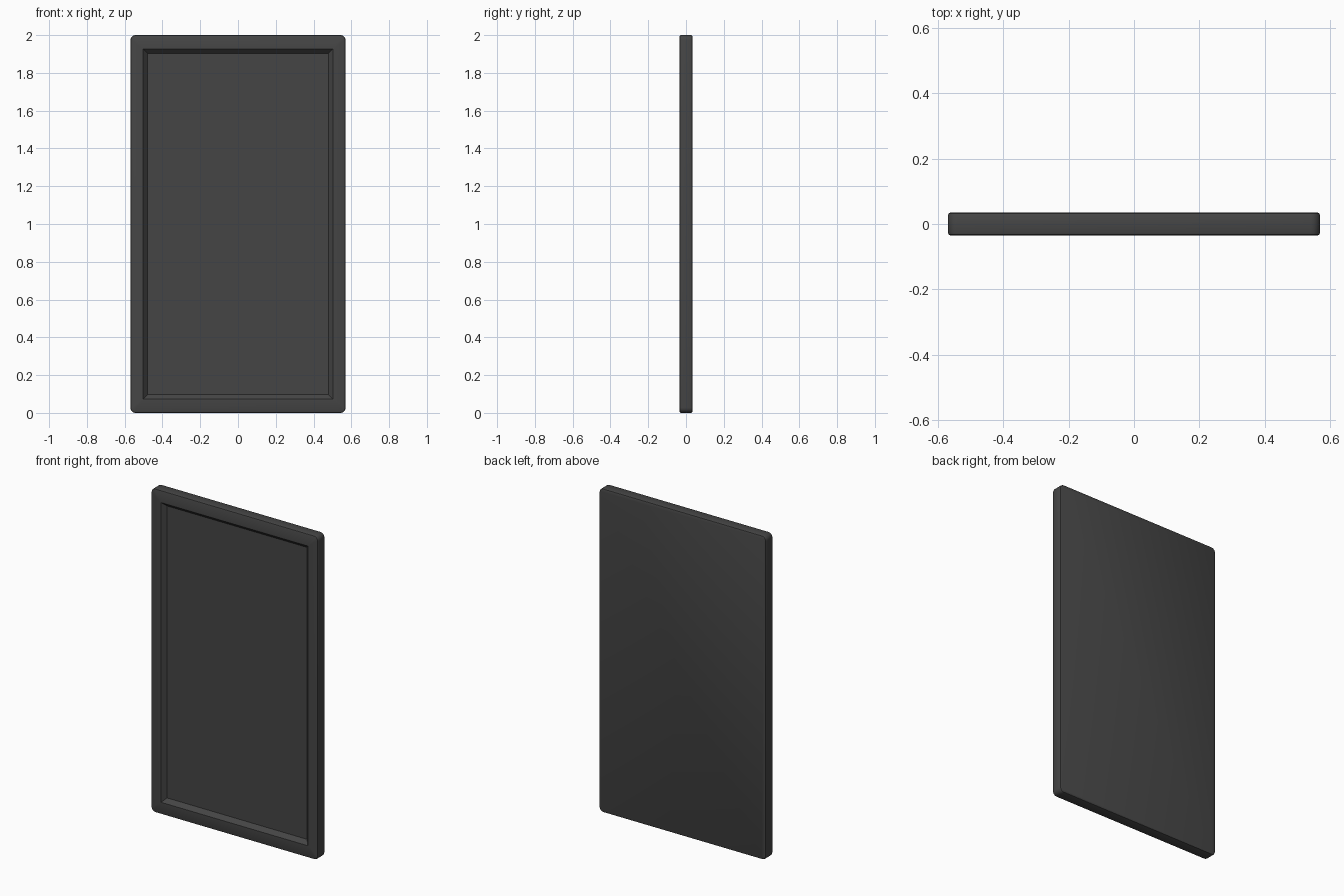
import bpy, bmesh, math

if "Cube" in bpy.data.objects:
    bpy.data.objects.remove(bpy.data.objects["Cube"])

W, H, D = 0.57, 2.0, 0.035        # half width, height, half depth
R, B = 0.028, 0.008               # corner radius, edge bevel


def outline(inset, radius, steps=5):
    """Rounded rectangle in the xz plane, counter-clockwise seen from the front."""
    pts = []
    x, z0, z1 = W - inset - radius, inset + radius, H - inset - radius
    for i, (cx, cz) in enumerate([(x, z1), (-x, z1), (-x, z0), (x, z0)]):
        for k in range(steps + 1):
            a = math.radians(90) * (i + k / steps)
            pts.append((cx + radius * math.cos(a), cz + radius * math.sin(a)))
    return pts


def rect(hx, z0, z1):
    return [(hx, z1), (-hx, z1), (-hx, z0), (hx, z0)]


bm = bmesh.new()


def ring(pts, y):
    return [bm.verts.new((x, y, z)) for x, z in pts]


def bridge(a, b):
    n = len(a)
    for i in range(n):
        j = (i + 1) % n
        bm.faces.new((a[i], a[j], b[j], b[i]))


# Slab: stacked rounded outlines with softened front and back rims
c = B * (1 - math.sqrt(0.5))
profile = [(B, -D), (c, c - D), (0, B - D), (0, D - B), (c, D - c), (B, D)]
rings = [ring(outline(i, R - i), y) for i, y in profile]
for a, b in zip(rings, rings[1:]):
    bridge(a, b)
bm.faces.new(rings[-1])

# Front: flat frame around a recessed panel with sloped walls
lip = ring(rect(0.502, 0.074, 1.926), -D)
floor = ring(rect(0.478, 0.098, 1.902), -D + 0.025)
bridge(lip, floor)
bm.faces.new(floor)
n = len(rings[0]) // 4
for i in range(4):
    j = (i + 1) % 4
    arc = rings[0][i * n:(i + 1) * n]
    for a, b in zip(arc, arc[1:]):
        bm.faces.new((a, b, lip[i]))
    bm.faces.new((arc[-1], rings[0][j * n], lip[j], lip[i]))

bmesh.ops.recalc_face_normals(bm, faces=bm.faces)
mesh = bpy.data.meshes.new("framed_panel")
bm.to_mesh(mesh)
bm.free()
panel = bpy.data.objects.new("framed_panel", mesh)
bpy.context.collection.objects.link(panel)

# Dark finish and smooth rounded rims
mat = bpy.data.materials.new("dark_grey")
mat.diffuse_color = (0.06, 0.06, 0.06, 1)
mat.use_nodes = True
mat.node_tree.nodes["Principled BSDF"].inputs["Base Color"].default_value = mat.diffuse_color
mesh.materials.append(mat)
bpy.context.view_layer.objects.active = panel
panel.select_set(True)
bpy.ops.object.shade_smooth_by_angle(angle=math.radians(30))
